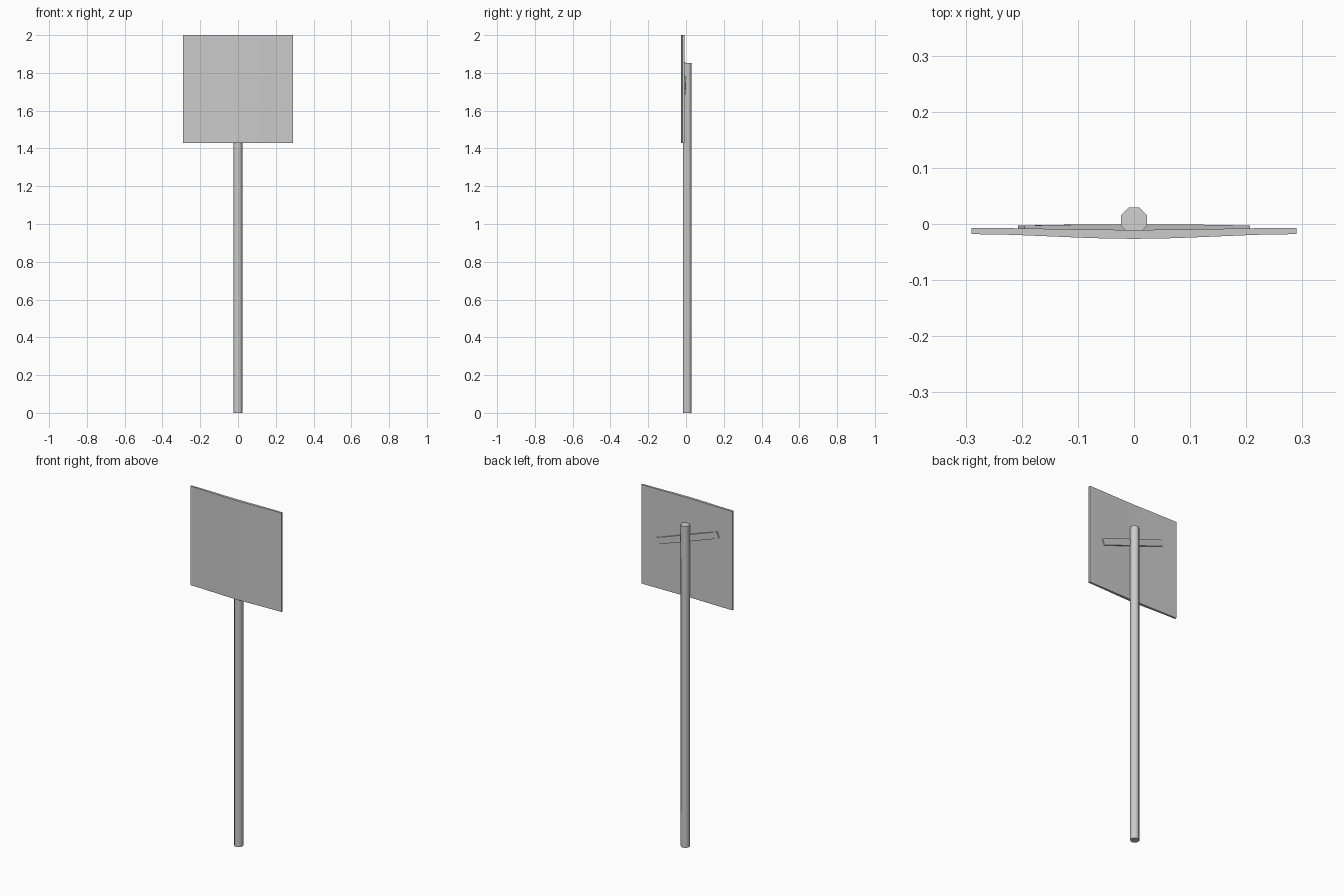
import bpy, bmesh, math
from mathutils import Matrix, Vector

if "Cube" in bpy.data.objects:
    bpy.data.objects.remove(bpy.data.objects["Cube"])


def finish(name, bm, angle):
    bmesh.ops.recalc_face_normals(bm, faces=bm.faces[:])
    mesh = bpy.data.meshes.new(name)
    bm.to_mesh(mesh)
    bm.free()
    ob = bpy.data.objects.new(name, mesh)
    bpy.context.collection.objects.link(ob)
    bpy.context.view_layer.objects.active = ob
    ob.select_set(True)
    bpy.ops.object.shade_smooth_by_angle(angle=math.radians(angle))
    ob.select_set(False)
    return ob


def slab(name, sections, z0, z1, matrix=Matrix()):
    """Upright plate swept through (x, front y, back y) sections."""
    bm = bmesh.new()
    rings = []
    for x, front, back in sections:
        corners = ((front, z0), (back, z0), (back, z1), (front, z1))
        rings.append([bm.verts.new(matrix @ Vector((x, y, z))) for y, z in corners])
    for a, b in zip(rings, rings[1:]):
        for i in range(4):
            j = (i + 1) % 4
            bm.faces.new((a[i], a[j], b[j], b[i]))
    bm.faces.new(rings[0])
    bm.faces.new(rings[-1])
    return finish(name, bm, 30)


# Sign panel, gently bowed toward the front
sections = []
for i in range(9):
    t = i / 4 - 1
    bow = (1 + math.cos(math.pi * t)) / 2
    sections.append((0.29 * t, -0.018 - 0.0085 * bow, -0.007 - 0.0035 * bow))
slab("sign_panel", sections, 1.43, 2.0)

# Tilted bracket bar behind the panel
bar = [(-0.213, -0.008, -0.003), (-0.15, -0.010, -0.0015), (0, -0.012, -0.0005),
       (0.15, -0.010, -0.0015), (0.213, -0.008, -0.003)]
tilt = Matrix.Translation((0, 0, 1.77)) @ Matrix.Rotation(math.radians(19.4), 4, 'Y')
slab("bracket_bar", bar, -0.0185, 0.0185, tilt)

# Octagonal post with a slightly sloped top
bm = bmesh.new()
place = Matrix.Translation((0, 0.006, 0.9265)) @ Matrix.Rotation(math.pi / 8, 4, 'Z')
bmesh.ops.create_cone(bm, cap_ends=True, segments=8, depth=1.853, matrix=place,
                      radius1=0.0249, radius2=0.0249)
for v in bm.verts:
    if v.co.z > 1:
        v.co.z -= 0.08 * (v.co.y - 0.006)
finish("post", bm, 50)
